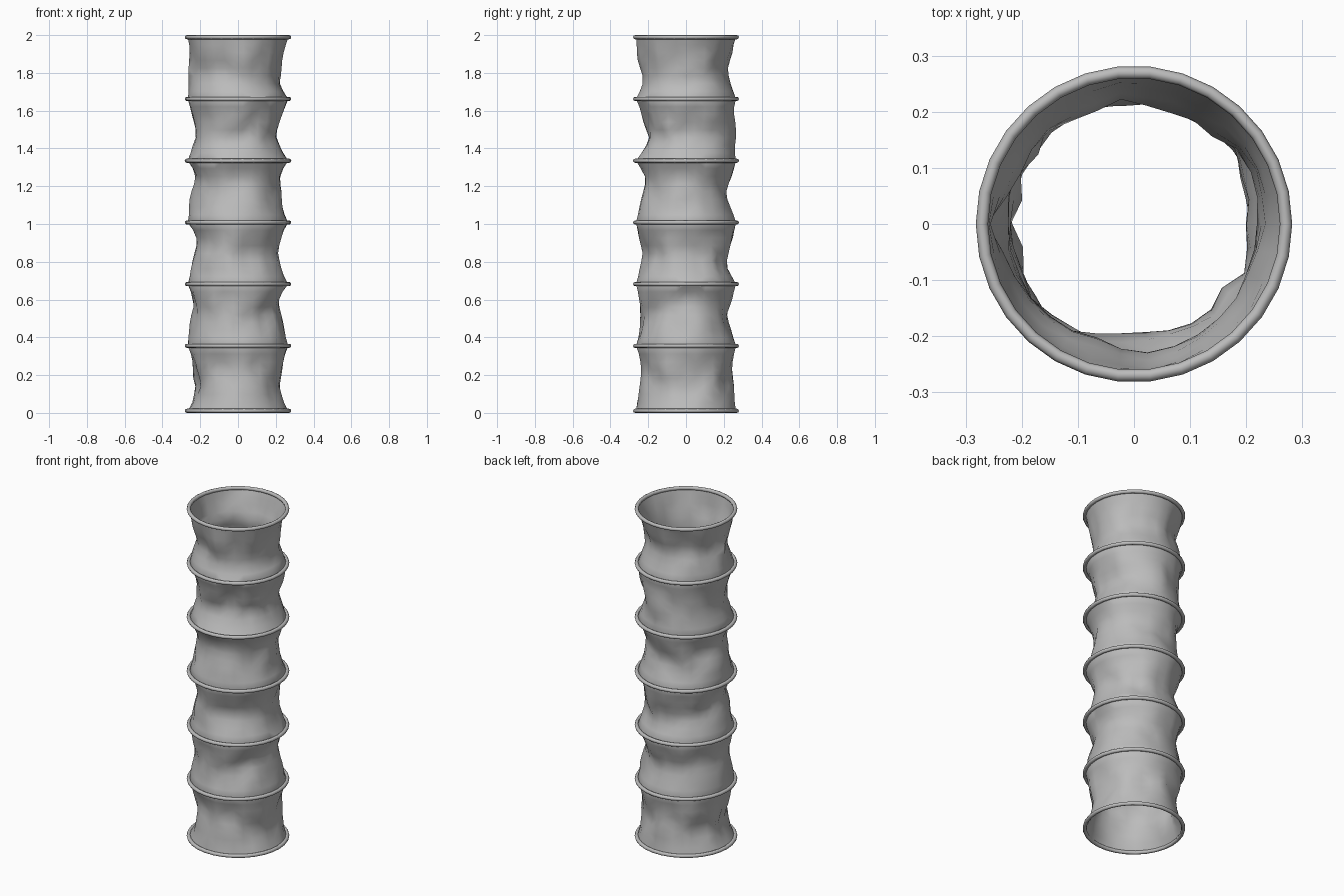
import bpy, bmesh, math
from mathutils import Vector, noise

if "Cube" in bpy.data.objects:
    bpy.data.objects.remove(bpy.data.objects["Cube"], do_unlink=True)

RING_Z = [0.011, 0.355, 0.682, 1.008, 1.335, 1.662, 1.989]
RING_R, WIRE_R, CLOTH_R = 0.271, 0.011, 0.266
COLUMNS, ROWS = 30, 8

# Pinch of each bay as (height fraction, depth) toward left, back, right, front
PINCHES = [
    [(0.30, 0.045), (0.55, 0.025), (0.35, 0.055), (0.70, 0.040)],
    [(0.72, 0.055), (0.45, 0.040), (0.70, 0.030), (0.45, 0.035)],
    [(0.55, 0.060), (0.25, 0.045), (0.70, 0.050), (0.50, 0.040)],
    [(0.70, 0.055), (0.45, 0.040), (0.70, 0.045), (0.70, 0.050)],
    [(0.40, 0.060), (0.50, 0.015), (0.40, 0.045), (0.35, 0.065)],
    [(0.25, 0.050), (0.55, 0.050), (0.45, 0.025), (0.30, 0.045)],
]


def material(name, value):
    mat = bpy.data.materials.new(name)
    mat.use_nodes = True
    colour = (value, value, value, 1)
    mat.diffuse_color = colour
    mat.node_tree.nodes["Principled BSDF"].inputs["Base Color"].default_value = colour
    return mat


def finish(name, bm, mat, angle):
    mesh = bpy.data.meshes.new(name)
    bm.to_mesh(mesh)
    bm.free()
    mesh.materials.append(mat)
    obj = bpy.data.objects.new(name, mesh)
    bpy.context.collection.objects.link(obj)
    bpy.ops.object.select_all(action="DESELECT")
    obj.select_set(True)
    bpy.context.view_layer.objects.active = obj
    bpy.ops.object.shade_smooth_by_angle(angle=math.radians(angle))


def bridge(bm, first, second):
    n = len(first)
    for i in range(n):
        j = (i + 1) % n
        bm.faces.new((first[i], first[j], second[j], second[i]))


def cloth_radius(bay, angle, t):
    # Blend the four pinch directions around the tube, then add crumples
    turn = (angle / (math.pi / 2)) % 4
    i, blend = int(turn), turn % 1
    a, b = PINCHES[bay][i], PINCHES[bay][(i + 1) % 4]
    peak = a[0] + (b[0] - a[0]) * blend
    depth = a[1] + (b[1] - a[1]) * blend
    ramp = t / peak if t < peak else (1 - t) / (1 - peak)
    spot = Vector((2.6 * math.cos(angle), 2.6 * math.sin(angle), bay * 7.3 + t * 2))
    crumple = 0.028 * noise.noise(spot) * math.sin(math.pi * t)
    return min(CLOTH_R, CLOTH_R - depth * ramp ** 0.8 + crumple)


grey = material("grey", 0.5)

# Crumpled open cloth sleeve
bm = bmesh.new()
previous = None
for bay in range(len(PINCHES)):
    low, high = RING_Z[bay], RING_Z[bay + 1]
    for row in range(ROWS + 1):
        if bay and row == 0:
            continue
        t = row / ROWS
        loop = []
        for k in range(COLUMNS):
            angle = 2 * math.pi * k / COLUMNS
            r = cloth_radius(bay, angle, t)
            loop.append(bm.verts.new((r * math.cos(angle), r * math.sin(angle),
                                      low + (high - low) * t)))
        if previous:
            bridge(bm, previous, loop)
        previous = loop
bmesh.ops.triangulate(bm, faces=bm.faces[:], quad_method="SHORT_EDGE")
finish("cloth_sleeve", bm, grey, 50)

# Wire hoops that hold the sleeve open
for index, z in enumerate(RING_Z):
    bm = bmesh.new()
    loops = []
    for s in range(8):
        a = 2 * math.pi * s / 8
        r, h = RING_R + WIRE_R * math.cos(a), z + WIRE_R * math.sin(a)
        loops.append([bm.verts.new((r * math.cos(2 * math.pi * k / COLUMNS),
                                    r * math.sin(2 * math.pi * k / COLUMNS), h))
                      for k in range(COLUMNS)])
    for s in range(8):
        bridge(bm, loops[s], loops[(s + 1) % 8])
    finish(f"wire_hoop_{index + 1}", bm, grey, 60)
